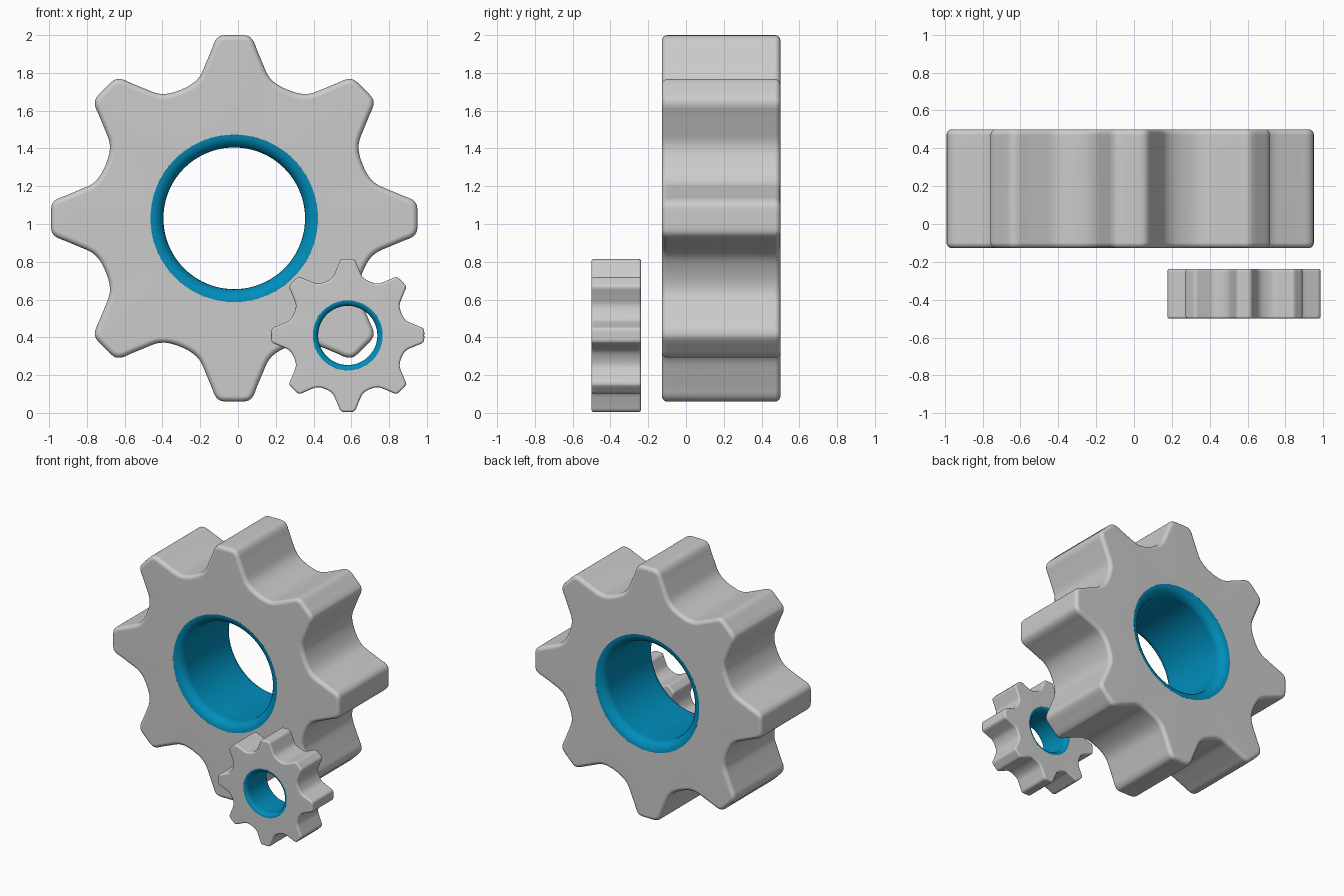
import bpy, bmesh
from math import sin, cos, pi, hypot

if "Cube" in bpy.data.objects:
    bpy.data.objects.remove(bpy.data.objects["Cube"])

TEETH = 8
# half tooth outline (sideways, outward), from tip centre to valley, for the large gear
HALF = [(0.0, 0.97), (0.045, 0.97), (0.078, 0.963), (0.102, 0.938), (0.12, 0.893),
        (0.148, 0.826), (0.174, 0.766), (0.198, 0.733), (0.232, 0.706)]
VALLEY = (0.737 * sin(pi / 8), 0.737 * cos(pi / 8))
BORE, RIM, EDGE = 0.375, 0.443, 0.03

blue = bpy.data.materials.new("bore_blue")
blue.diffuse_color = (0.0, 0.27, 0.5, 1)
blue.use_nodes = True
blue.node_tree.nodes["Principled BSDF"].inputs["Base Color"].default_value = blue.diffuse_color


def outline():
    """Closed gear outline, smoothed with a Catmull-Rom curve."""
    tooth = [(-x, z) for x, z in reversed(HALF[1:])] + HALF + [VALLEY]
    ctrl = []
    for i in range(TEETH):
        a = 2 * pi * i / TEETH
        ctrl += [(x * cos(a) + z * sin(a), -x * sin(a) + z * cos(a)) for x, z in tooth]
    pts, n = [], len(ctrl)
    for i in range(n):
        p = [ctrl[(i + k) % n] for k in (-1, 0, 1, 2)]
        for t in (0, 1 / 3, 2 / 3):
            w = (-t + 2*t*t - t**3, 2 - 5*t*t + 3*t**3, t + 4*t*t - 3*t**3, t**3 - t*t)
            pts.append(tuple(sum(w[k] * p[k][c] for k in range(4)) / 2 for c in (0, 1)))
    return pts


def inset(pts, d):
    """Move every outline point inwards by d."""
    out, n = [], len(pts)
    for i, (x, z) in enumerate(pts):
        tx = pts[(i + 1) % n][0] - pts[i - 1][0]
        tz = pts[(i + 1) % n][1] - pts[i - 1][1]
        l = hypot(tx, tz)
        out.append((x + d * tz / l, z - d * tx / l))
    return out


def circle(pts, r):
    return [(x * r / hypot(x, z), z * r / hypot(x, z)) for x, z in pts]


def loft(name, loops, centre, scale, mat=None):
    """Skin a list of (2D loop, depth) rings."""
    bm = bmesh.new()
    rings = [[bm.verts.new((x * scale, y * scale, z * scale)) for x, z in pts]
             for pts, y in loops]
    n = len(rings[0])
    for a, b in zip(rings, rings[1:]):
        for i in range(n):
            j = (i + 1) % n
            bm.faces.new((a[i], b[i], b[j], a[j]))
    me = bpy.data.meshes.new(name)
    bm.to_mesh(me)
    bm.free()
    ob = bpy.data.objects.new(name, me)
    ob.location = centre
    bpy.context.collection.objects.link(ob)
    if mat:
        me.materials.append(mat)
    bpy.ops.object.select_all(action='DESELECT')
    ob.select_set(True)
    bpy.context.view_layer.objects.active = ob
    bpy.ops.object.shade_smooth_by_angle(angle=0.7)
    ob.modifiers.new("normals", 'WEIGHTED_NORMAL').keep_sharp = True


def gear(name, centre, scale, half):
    pts = outline()
    # toothed body: rounded edges between flat faces and toothed wall
    arc = [(EDGE * (1 - sin(t)), half - EDGE * (1 - cos(t)))
           for t in [k * pi / 8 for k in range(5)]]
    front = [(inset(pts, d), -y) for d, y in arc]
    back = [(inset(pts, d), y) for d, y in reversed(arc)]
    loft(name + "_body", [(circle(pts, RIM), -half)] + front + back +
         [(circle(pts, RIM), half)], centre, scale)
    # coloured bore with a rounded lip at both ends
    f = RIM - BORE
    lip = [(RIM - f * sin(t), half - f * (1 - cos(t)))
           for t in [k * pi / 12 for k in range(7)]]
    rings = [(r, y) for r, y in lip] + [(r, -y) for r, y in reversed(lip)]
    even = [(sin(2 * pi * i / 96), cos(2 * pi * i / 96)) for i in range(96)]
    loft(name + "_bore", [(circle(even, r), y) for r, y in rings],
         centre, scale, blue)


gear("large_gear", (-0.02, 0.186, 1.03), 1.0, 0.314)
gear("small_gear", (0.581, -0.369, 0.41), 0.4175, 0.314)
